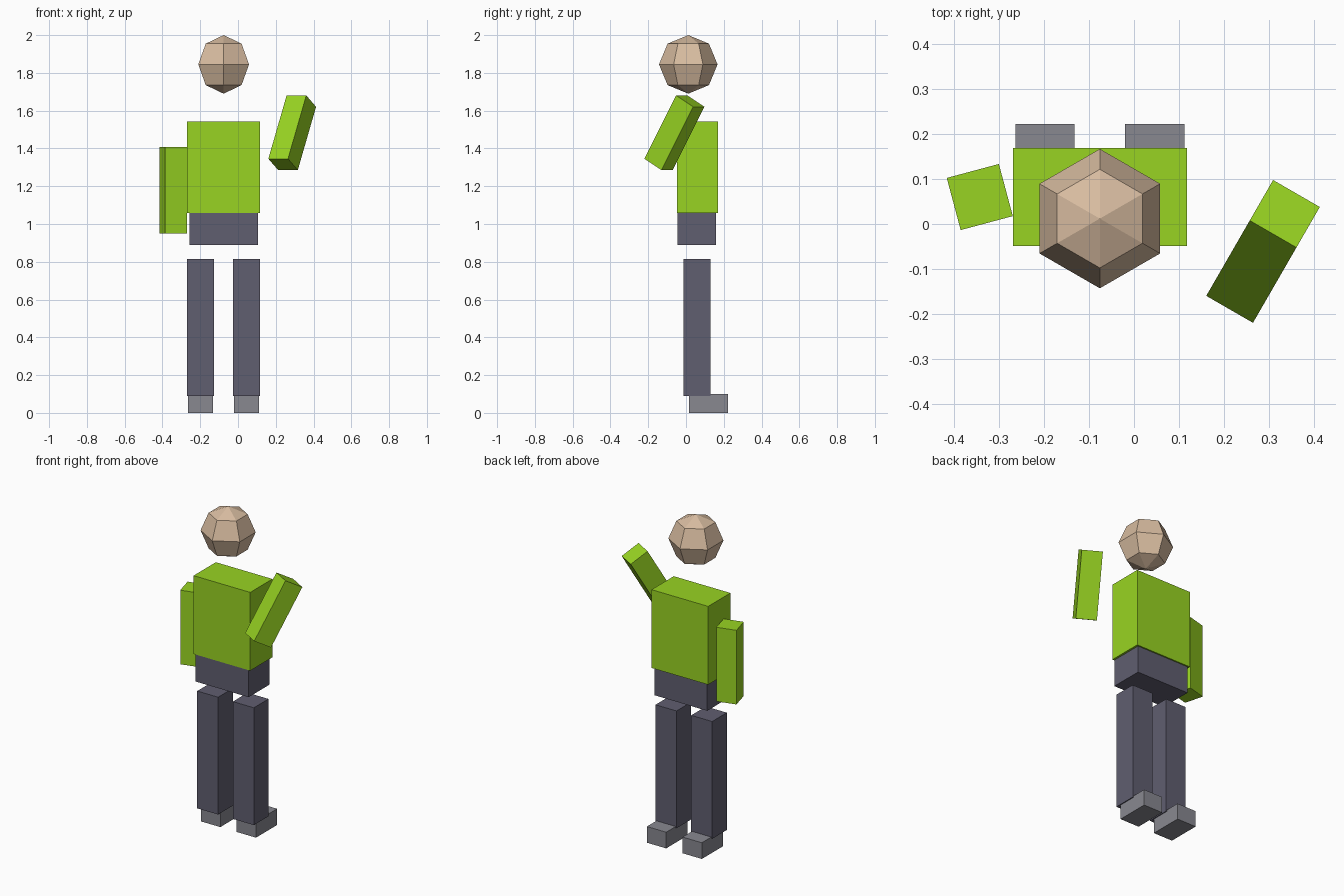
import bpy
import bmesh
from math import radians
from mathutils import Vector

default = bpy.data.objects.get("Cube")
if default:
    bpy.data.objects.remove(default, do_unlink=True)


def make_material(name, rgb):
    mat = bpy.data.materials.new(name)
    mat.use_nodes = True
    colour = (*rgb, 1.0)
    mat.diffuse_color = colour
    mat.node_tree.nodes["Principled BSDF"].inputs["Base Color"].default_value = colour
    return mat


green = make_material("lime green", (0.314, 0.658, 0.016))
slate = make_material("slate", (0.117, 0.112, 0.162))
grey = make_material("grey", (0.246, 0.246, 0.279))
skin = make_material("skin", (0.686, 0.503, 0.352))


def add_object(name, bm, mat, location, angles=(0, 0, 0)):
    mesh = bpy.data.meshes.new(name)
    bm.to_mesh(mesh)
    bm.free()
    mesh.materials.append(mat)
    obj = bpy.data.objects.new(name, mesh)
    obj.location = location
    obj.rotation_euler = [radians(a) for a in angles]
    bpy.context.collection.objects.link(obj)
    return obj


def box(name, mat, centre, size, angles=(0, 0, 0)):
    bm = bmesh.new()
    bmesh.ops.create_cube(bm, size=1.0)
    bmesh.ops.scale(bm, vec=Vector(size), verts=bm.verts)
    return add_object(name, bm, mat, centre, angles)


# The body's centre line sits off the origin because of the raised arm
mid = -0.076

# Torso and hips
box("torso", green, (mid, 0.06, 1.3), (0.387, 0.217, 0.484))
box("hips", slate, (mid, 0.057, 0.974), (0.362, 0.206, 0.168))

# Legs and feet
for side, sign in (("right", -1), ("left", 1)):
    x = mid + sign * 0.122
    box(side + "_leg", slate, (x, 0.058, 0.453), (0.143, 0.143, 0.725))
    box(side + "_foot", grey, (x, 0.119, 0.05), (0.132, 0.206, 0.1))

# Hanging right arm and raised left arm
box("right_arm", green, (-0.343, 0.06, 1.179), (0.12, 0.12, 0.458), (0, 0, 15))
box("left_arm", green, (0.287, -0.061, 1.483), (0.12, 0.12, 0.387), (-30, 0, -30))

# Faceted head
head = bmesh.new()
bmesh.ops.create_uvsphere(head, u_segments=6, v_segments=4, radius=0.155)
add_object("head", head, skin, (mid, 0.012, 1.845))
